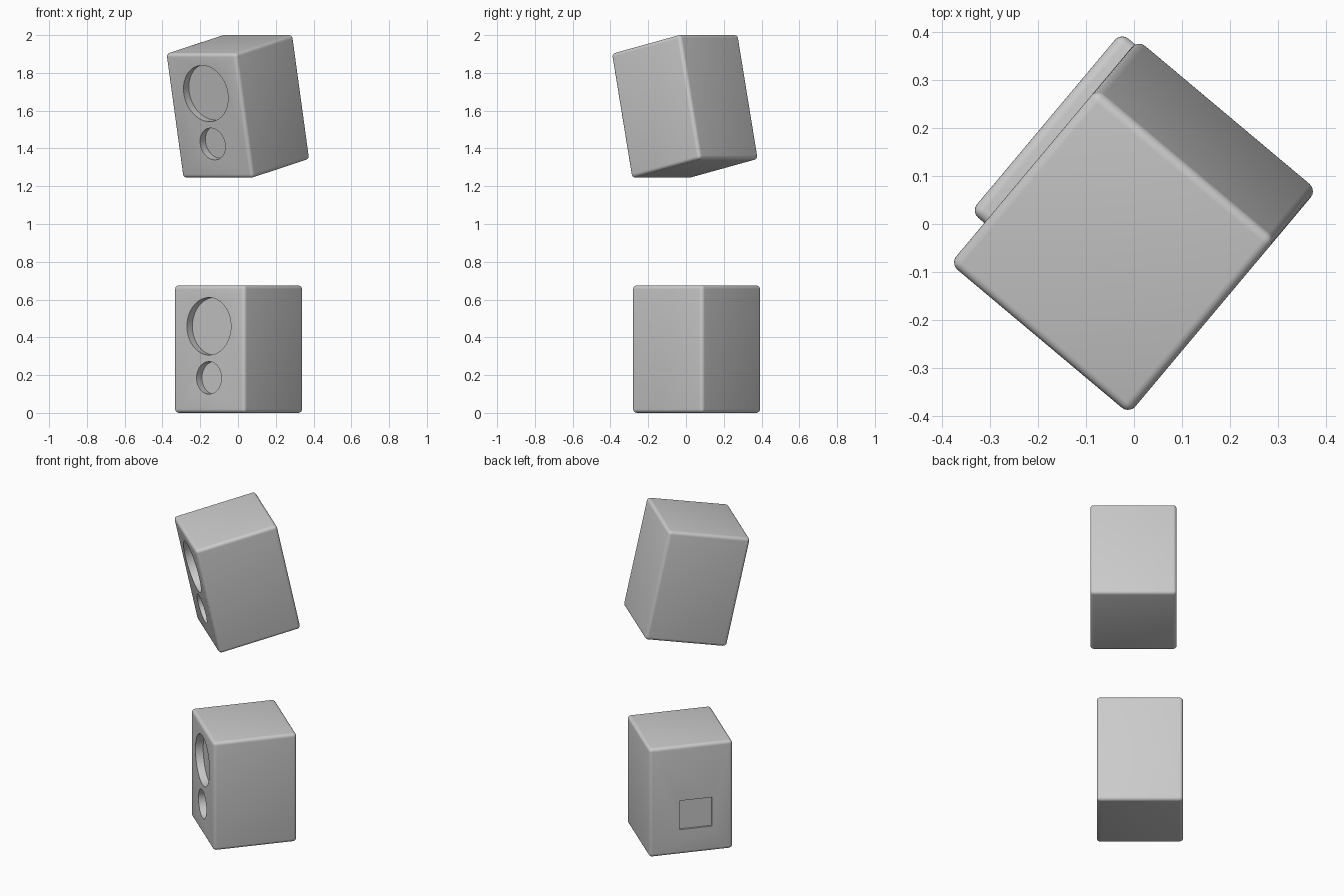
import bpy, bmesh
from math import radians
from mathutils import Matrix, Euler

if "Cube" in bpy.data.objects:
    bpy.data.objects.remove(bpy.data.objects["Cube"])

W, D, H, R = 0.488, 0.488, 0.675, 0.02   # cabinet size and edge radius


def mesh_object(name, bm):
    mesh = bpy.data.meshes.new(name)
    bm.to_mesh(mesh)
    bm.free()
    ob = bpy.data.objects.new(name, mesh)
    bpy.context.collection.objects.link(ob)
    return ob


def box(name, size, centre=(0, 0, 0), radius=0):
    bm = bmesh.new()
    bmesh.ops.create_cube(bm, size=1, matrix=Matrix.LocRotScale(centre, None, size))
    if radius:
        bmesh.ops.bevel(bm, geom=bm.edges[:], offset=radius, segments=5,
                        profile=0.5, affect='EDGES')
    return mesh_object(name, bm)


def front_disc(name, radius, z, depth):
    # cylinder sunk into the front face by depth
    bm = bmesh.new()
    bmesh.ops.create_cone(bm, cap_ends=True, segments=64, radius1=radius,
                          radius2=radius, depth=2 * depth,
                          matrix=Matrix.Translation((0, -D / 2, z)) @ Matrix.Rotation(radians(90), 4, 'X'))
    return mesh_object(name, bm)


def carve(ob, cutter):
    bpy.context.view_layer.objects.active = ob
    mod = ob.modifiers.new("cut", 'BOOLEAN')
    mod.object = cutter
    mod.solver = 'EXACT'
    bpy.ops.object.modifier_apply(modifier=mod.name)
    bpy.data.objects.remove(cutter)


def speaker(name, location, pitch, side_panel):
    ob = box(name, (W, D, H), radius=R)
    # large and small driver recesses
    carve(ob, front_disc("large_driver_cutter", 0.152, 0.121, 0.045))
    carve(ob, front_disc("small_driver_cutter", 0.086, -0.152, 0.045))
    # shallow connector recess in the left side
    if side_panel:
        carve(ob, box("panel_cutter", (0.024, 0.19, 0.18), (-W / 2, -0.027, -0.093)))
    ob.matrix_world = Matrix.LocRotScale(
        location, Euler((radians(pitch), 0, radians(-40))), (1, 1, 1))
    bpy.ops.object.select_all(action='DESELECT')
    ob.select_set(True)
    bpy.context.view_layer.objects.active = ob
    bpy.ops.object.shade_smooth_by_angle(angle=radians(35))
    return ob


# standing cabinet below, hanging cabinet tilted forward above
speaker("lower_speaker", (0.003, 0.056, H / 2), 0, True)
speaker("upper_speaker", (-0.001, -0.006, 1.623), 12, False)
